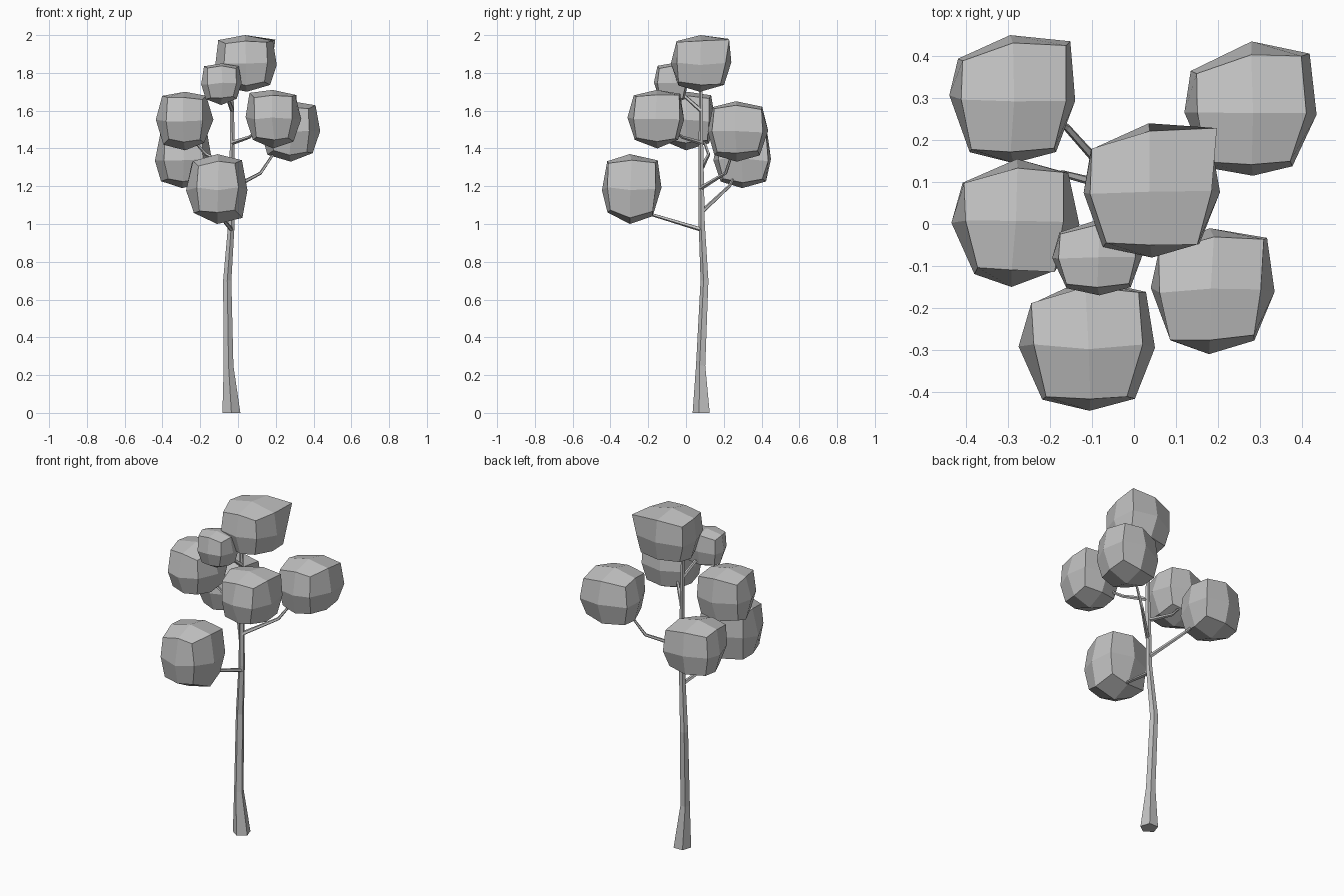
import bpy
import bmesh
import random
from math import cos, sin, pi
from mathutils import Vector

if "Cube" in bpy.data.objects:
    bpy.data.objects.remove(bpy.data.objects["Cube"])

GREY = (0.55, 0.55, 0.55, 1)
grey = bpy.data.materials.new("plain grey")
grey.use_nodes = True
grey.diffuse_color = GREY
grey.node_tree.nodes["Principled BSDF"].inputs["Base Color"].default_value = GREY


def finish(bm, name):
    bmesh.ops.recalc_face_normals(bm, faces=bm.faces)
    mesh = bpy.data.meshes.new(name)
    bm.to_mesh(mesh)
    bm.free()
    mesh.materials.append(grey)
    obj = bpy.data.objects.new(name, mesh)
    bpy.context.collection.objects.link(obj)
    return obj


def tube(name, path, radii, sides, upright=False):
    """Loft a faceted tube along a path of points."""
    bm = bmesh.new()
    pts = [Vector(p) for p in path]
    rings = []
    for i, (p, r) in enumerate(zip(pts, radii)):
        along = pts[min(i + 1, len(pts) - 1)] - pts[max(i - 1, 0)]
        if upright:
            u, v = Vector((1, 0, 0)), Vector((0, 1, 0))
        else:
            u = along.cross(Vector((0, 0, 1))).normalized()
            v = u.cross(along).normalized()
        angles = [2 * pi * k / sides - pi / 2 for k in range(sides)]
        rings.append([bm.verts.new(p + r * (u * cos(a) + v * sin(a))) for a in angles])
    for low, high in zip(rings, rings[1:]):
        for k in range(sides):
            n = (k + 1) % sides
            bm.faces.new((low[k], low[n], high[n], high[k]))
    bm.faces.new(rings[0])
    bm.faces.new(rings[-1])
    return finish(bm, name)


def leaf_clump(name, low, high, seed, peaks=()):
    """A faceted, uneven ball fitted into the box from low to high."""
    rng = random.Random(seed)
    bm = bmesh.new()
    bmesh.ops.create_cube(bm, size=2)
    bmesh.ops.subdivide_edges(bm, edges=bm.edges[:], cuts=1, use_grid_fill=True)
    for v in bm.verts:
        d = Vector([round(c) for c in v.co])
        # Between block and ball, fuller at the top and back
        full = 0.3 + 0.7 / d.length
        if d.length > 1.1:
            full += 0.04 * d.z + 0.02 * d.y
        if tuple(d) in peaks:
            full = 0.87
        v.co = d * full
        # Upright corners lean: wide at the back, tucked in at the front
        if d.x and d.y:
            v.co.x *= 1.08 if d.y > 0 else 0.88
            v.co.y *= 0.8 if (d.x < 0 < d.y) else 1.04
        v.co += Vector([rng.uniform(-0.05, 0.05) for _ in range(3)])
    # Fit the clump to its box
    for axis in range(3):
        values = [v.co[axis] for v in bm.verts]
        a, b = min(values), max(values)
        for v in bm.verts:
            t = (v.co[axis] - a) / (b - a)
            v.co[axis] = low[axis] + t * (high[axis] - low[axis])
    return finish(bm, name)


# Trunk
tube("trunk",
     [(-0.035, 0.085, 0), (-0.05, 0.08, 0.25), (-0.057, 0.1, 0.7),
      (-0.035, 0.085, 1), (-0.03, 0.08, 1.45), (-0.035, 0.08, 1.85)],
     [0.05, 0.027, 0.023, 0.018, 0.013, 0.008], 5, upright=True)

# Branches, each from the trunk into its clump
branches = {
    "front_branch": [(-0.035, 0.085, 0.97), (-0.1, -0.18, 1.05), (-0.11, -0.28, 1.18)],
    "back_right_branch": [(-0.035, 0.09, 1.07), (-0.16, 0.23, 1.2), (-0.27, 0.29, 1.32)],
    "back_left_branch": [(-0.03, 0.08, 1.19), (0.12, 0.21, 1.27), (0.24, 0.27, 1.45)],
    "right_branch": [(-0.035, 0.085, 1.3), (-0.17, 0.12, 1.37), (-0.27, 0.08, 1.48)],
    "left_branch": [(-0.03, 0.08, 1.43), (0.06, -0.02, 1.46), (0.18, -0.15, 1.55)],
    "small_branch": [(-0.03, 0.08, 1.6), (-0.06, -0.01, 1.68), (-0.09, -0.08, 1.74)],
}
for name, path in branches.items():
    tube(name, path, [0.012, 0.009, 0.005], 5)

# Leaf clumps
leaf_clump("top_leaves", (-0.12, -0.08, 1.7), (0.205, 0.24, 2), 1, [(1, 1, 1), (-1, 0, 1)])
leaf_clump("small_leaves", (-0.195, -0.17, 1.63), (0.02, 0.01, 1.85), 2)
leaf_clump("front_leaves", (-0.275, -0.445, 1), (0.05, -0.13, 1.37), 3, [(1, 0, -1)])
leaf_clump("left_leaves", (0.04, -0.31, 1.4), (0.335, -0.01, 1.71), 4)
leaf_clump("right_leaves", (-0.435, -0.15, 1.39), (-0.13, 0.155, 1.7), 5)
leaf_clump("back_right_leaves", (-0.44, 0.145, 1.19), (-0.14, 0.45, 1.5), 6)
leaf_clump("back_left_leaves", (0.12, 0.115, 1.33), (0.435, 0.435, 1.65), 7)
